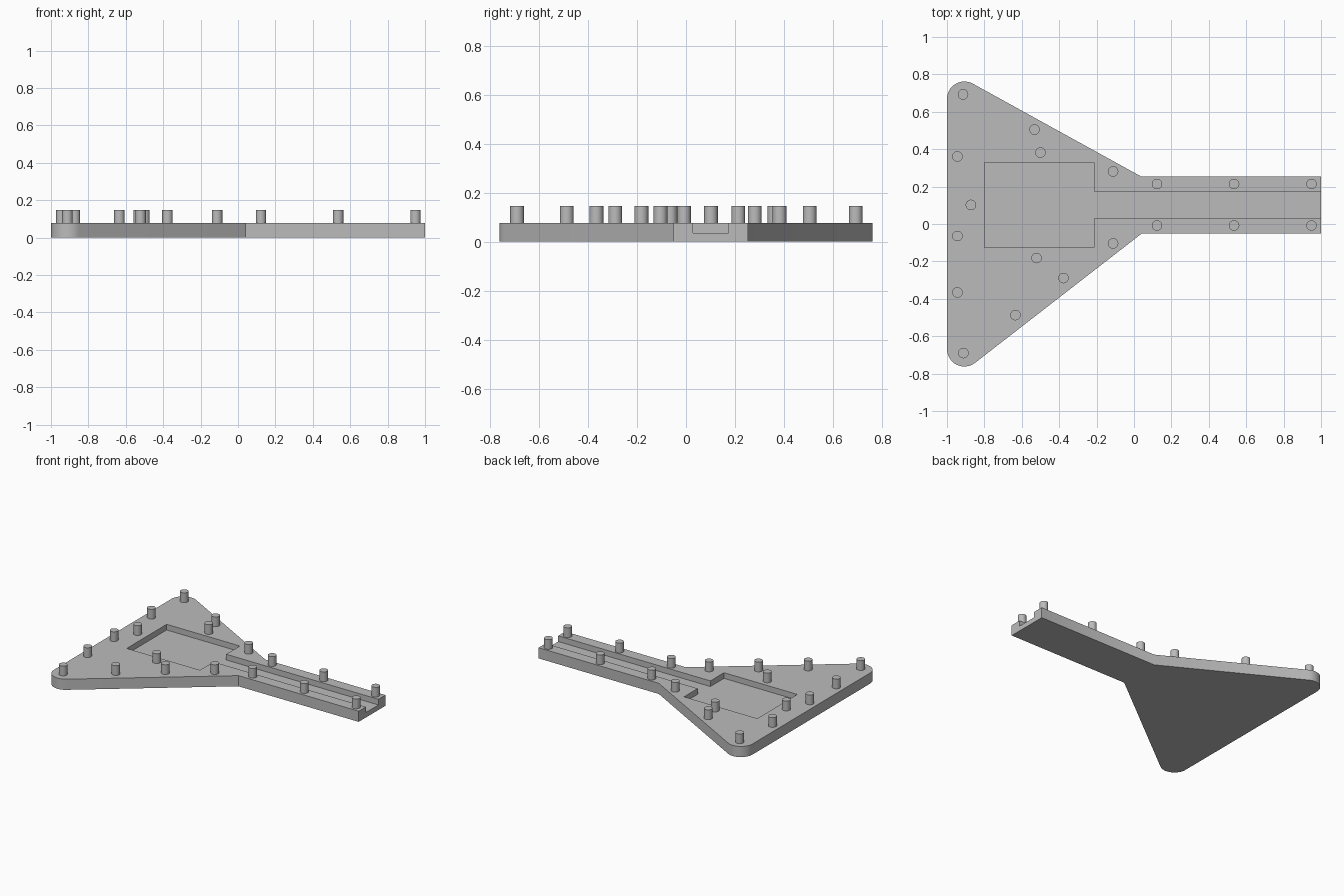
import bpy, bmesh, math
from mathutils import Vector

PLATE_TOP, FLOOR, PEG_TOP = 0.077, 0.036, 0.147
ARM_BACK, ARM_FRONT, NECK_X = 0.253, -0.052, 0.04
CORNER_R = 0.093

cube = bpy.data.objects.get("Cube")
if cube:
    bpy.data.objects.remove(cube, do_unlink=True)

grey = bpy.data.materials.new("mid grey")
grey.use_nodes = True
colour = (0.5, 0.5, 0.5, 1)
grey.diffuse_color = colour
grey.node_tree.nodes["Principled BSDF"].inputs["Base Color"].default_value = colour


def prism(name, outline, z0, z1):
    """Extrude a flat outline from z0 up to z1."""
    bm = bmesh.new()
    face = bm.faces.new([bm.verts.new((x, y, z0)) for x, y in outline])
    ext = bmesh.ops.extrude_face_region(bm, geom=[face])
    verts = [v for v in ext["geom"] if isinstance(v, bmesh.types.BMVert)]
    bmesh.ops.translate(bm, verts=verts, vec=(0, 0, z1 - z0))
    bmesh.ops.recalc_face_normals(bm, faces=bm.faces)
    mesh = bpy.data.meshes.new(name)
    bm.to_mesh(mesh)
    bm.free()
    mesh.materials.append(grey)
    obj = bpy.data.objects.new(name, mesh)
    bpy.context.collection.objects.link(obj)
    return obj


def smooth(obj):
    bpy.ops.object.select_all(action="DESELECT")
    obj.select_set(True)
    bpy.context.view_layer.objects.active = obj
    bpy.ops.object.shade_smooth_by_angle(angle=math.radians(30))


def wing_corner(side, neck_y, steps=16):
    """Rounded corner from the left edge to the tangent that meets the neck."""
    centre = Vector((CORNER_R - 1, side * (0.762 - CORNER_R)))
    to_neck = Vector((NECK_X, neck_y)) - centre
    slope = math.atan2(to_neck.y, to_neck.x) - side * math.asin(CORNER_R / to_neck.length)
    end = slope + side * math.pi / 2
    start = side * math.pi
    return [(centre.x + CORNER_R * math.cos(a), centre.y + CORNER_R * math.sin(a))
            for a in (start + (end - start) * i / steps for i in range(steps + 1))]


# Plate: triangular wing with a straight arm
outline = wing_corner(1, ARM_BACK)
outline += [(NECK_X, ARM_BACK), (1, ARM_BACK), (1, ARM_FRONT), (NECK_X, ARM_FRONT)]
outline += reversed(wing_corner(-1, ARM_FRONT))
plate = prism("base_plate", outline, 0, PLATE_TOP)

# Pocket and the channel that runs out through the end of the arm
recess = [(-0.8, -0.126), (-0.215, -0.126), (-0.215, 0.029), (1.1, 0.029),
          (1.1, 0.173), (-0.215, 0.173), (-0.215, 0.329), (-0.8, 0.329)]
cutter = prism("recess_cutter", recess, FLOOR, PLATE_TOP + 0.1)
cutter.hide_render = True
cut = plate.modifiers.new("recess", "BOOLEAN")
cut.operation, cut.solver, cut.object = "DIFFERENCE", "EXACT", cutter
bpy.context.view_layer.objects.active = plate
bpy.ops.object.modifier_apply(modifier=cut.name)
bpy.data.objects.remove(cutter, do_unlink=True)
smooth(plate)

# Pegs: scattered over the wing, paired along the arm
pegs = [(-0.914, 0.693), (-0.532, 0.505), (-0.5, 0.382), (-0.944, 0.361),
        (-0.112, 0.281), (-0.872, 0.102), (-0.944, -0.064), (-0.112, -0.104),
        (-0.521, -0.182), (-0.377, -0.289), (-0.944, -0.366),
        (-0.634, -0.487), (-0.912, -0.69)]
pegs += [(x, y) for x in (0.123, 0.535, 0.949) for y in (0.214, -0.008)]
for i, (x, y) in enumerate(pegs):
    bpy.ops.mesh.primitive_cylinder_add(vertices=32, radius=0.028, depth=PEG_TOP - PLATE_TOP,
                                        location=(x, y, (PEG_TOP + PLATE_TOP) / 2))
    peg = bpy.context.object
    peg.name = f"peg_{i + 1}"
    peg.data.materials.append(grey)
    smooth(peg)
